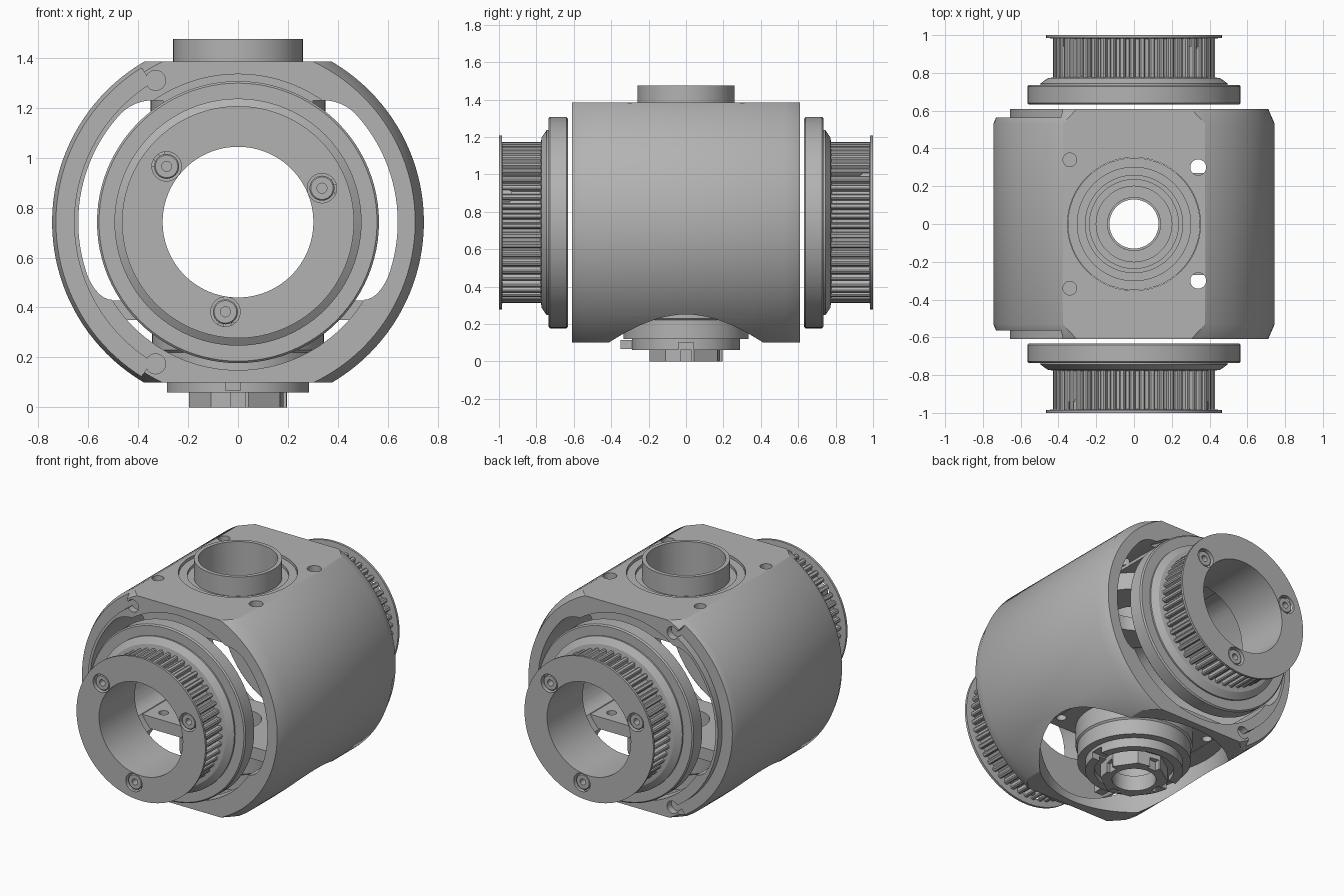
import bpy, bmesh
from math import sin, cos, radians, tau

if "Cube" in bpy.data.objects:
    bpy.data.objects.remove(bpy.data.objects["Cube"])

CZ = 0.742  # height of the main axis
grey = bpy.data.materials.new("machined grey")
grey.use_nodes = True
grey.diffuse_color = (0.45, 0.45, 0.45, 1)
grey.node_tree.nodes["Principled BSDF"].inputs["Base Color"].default_value = (0.45, 0.45, 0.45, 1)


def finish(name, bm):
    bmesh.ops.remove_doubles(bm, verts=bm.verts, dist=1e-5)
    bmesh.ops.recalc_face_normals(bm, faces=bm.faces)
    mesh = bpy.data.meshes.new(name)
    bm.to_mesh(mesh)
    bm.free()
    mesh.materials.append(grey)
    ob = bpy.data.objects.new(name, mesh)
    bpy.context.collection.objects.link(ob)
    return ob


def place(axis, a, b, h):
    return (a, h, b) if axis == "Y" else (a, b, h)


def prism(name, pts, lo, hi, axis="Y"):
    """Extrude a flat outline along an axis."""
    bm = bmesh.new()
    low = [bm.verts.new(place(axis, a, b, lo)) for a, b in pts]
    top = [bm.verts.new(place(axis, a, b, hi)) for a, b in pts]
    bm.faces.new(low)
    bm.faces.new(top)
    for i in range(len(pts)):
        j = (i + 1) % len(pts)
        bm.faces.new((low[i], low[j], top[j], top[i]))
    return finish(name, bm)


def lathe(name, profile, axis="Y", centre=(0, CZ), segs=96):
    """Revolve a closed (radius, height) profile."""
    bm = bmesh.new()
    rings = []
    for k in range(segs):
        c, s = cos(tau * k / segs), sin(tau * k / segs)
        rings.append([bm.verts.new(place(axis, centre[0] + r * c, centre[1] + r * s, h))
                      for r, h in profile])
    n = len(profile)
    for k in range(segs):
        a, b = rings[k], rings[(k + 1) % segs]
        for i in range(n):
            j = (i + 1) % n
            if profile[i][0] or profile[j][0]:
                bm.faces.new((a[i], a[j], b[j], b[i]))
    return finish(name, bm)


def arc(r, start, end, n, centre=(0, CZ)):
    return [(centre[0] + r * cos(radians(start + (end - start) * i / n)),
             centre[1] + r * sin(radians(start + (end - start) * i / n))) for i in range(n + 1)]


def disc(name, r, lo, hi, axis="Y", centre=(0, CZ), segs=64):
    return prism(name, arc(r, 0, 360, segs, centre)[:-1], lo, hi, axis)


def block(name, x0, x1, y0, y1, z0, z1):
    return prism(name, [(x0, z0), (x1, z0), (x1, z1), (x0, z1)], y0, y1)


def cut(ob, cutters):
    for c in cutters:
        c.hide_render = True
        bpy.context.view_layer.objects.active = ob
        m = ob.modifiers.new("cut", "BOOLEAN")
        m.operation, m.solver, m.object = "DIFFERENCE", "EXACT", c
        bpy.ops.object.modifier_apply(modifier=m.name)
        bpy.data.objects.remove(c)


def bend(a, b, c, n=6):
    """Rounded corner from a to c around b."""
    return [tuple((1 - t) ** 2 * p + 2 * t * (1 - t) * q + t * t * r for p, q, r in zip(a, b, c))
            for t in (i / n for i in range(1, n + 1))]


# Housing: chamfered drum with flats above and below
housing = lathe("housing", [(0, -0.61), (0.71, -0.61), (0.745, -0.53),
                            (0.745, 0.53), (0.71, 0.61), (0, 0.61)], segs=128)
cutters = [block("cutter", -1, 1, -1, 1, 1.385, 2), block("cutter", -1, 1, -1, 1, -1, 0.1),
           prism("cutter", arc(0.593, 127.9, 412.1, 96), -0.8, 0.8),
           disc("cutter", 0.56, -0.2, 0.345, "Z", (0, 0), 96),
           disc("cutter", 0.352, 1.0, 1.5, "Z", (0, 0))]

# Side slots running through the housing
slot = arc(0.64, -20, 43, 24, (0, 0))
slot += bend(slot[-1], (0.414, 0.488), (0.34, 0.488))
slot += [(0.3, 0.488), (0.3, -0.312), (0.5, -0.312)]
slot += bend((0.5, -0.312), (0.56, -0.312), slot[0])[:-1]
for side in (1, -1):
    cutters.append(prism("cutter", [(side * x, z + CZ) for x, z in slot], -0.8, 0.8))

# Round end recesses, stepped rim on one side, and its round notches
for e in (1, -1):
    cutters.append(disc("cutter", 0.593, *sorted((e * 0.55, e * 0.8)), segs=96))
    lo, hi = sorted((e * 0.565, e * 0.8))
    cutters.append(prism("cutter", arc(0.657, 122, 238, 48) + arc(0.95, 238, 122, 48), lo, hi))
    for s in (1, -1):
        cutters.append(disc("cutter", 0.04, lo, hi, centre=(-0.33, CZ + s * 0.568), segs=32))
    # Screw holes in the upper flat
    cutters.append(disc("cutter", 0.042, 1.0, 1.5, "Z", (0.34, e * 0.3), 32))
    cutters.append(disc("cutter", 0.036, 1.3, 1.5, "Z", (-0.34, e * 0.34), 32))
cut(housing, cutters)

# Cross bar under the axis, carrying the lower bearing
bar = block("lower_cross_bar", -0.5, 0.5, -0.27, 0.27, 0.35, 0.428)
cut(bar, [disc("cutter", 0.14, 0.2, 0.6, "Z", (0, 0))] +
    [disc("cutter", 0.03, 0.2, 0.6, "Z", (x, y), 24) for x in (-0.41, 0.41) for y in (-0.18, 0.18)])

# Upper bearing cup with raised collar
lathe("upper_collar", [(0.14, 1.1), (0.35, 1.1), (0.35, 1.368), (0.3, 1.368), (0.3, 1.35), (0.26, 1.35),
                       (0.26, 1.475), (0.235, 1.475), (0.235, 1.22), (0.2, 1.22), (0.2, 1.19),
                       (0.14, 1.19)], "Z", (0, 0))

# Lower bearing cup, lock washer and slotted nut
lathe("lower_bearing_cup", [(0.14, 0.36), (0.345, 0.36), (0.345, 0.23), (0.335, 0.22), (0.335, 0.12),
                            (0.27, 0.12), (0.27, 0.14), (0.14, 0.14)], "Z", (0, 0))
washer = lathe("lock_washer", [(0.14, 0.145), (0.288, 0.145), (0.288, 0.06), (0.235, 0.06),
                               (0.235, 0.09), (0.14, 0.09)], "Z", (0, 0))
cut(washer, [block("cutter", 0.18, 0.4, -0.04, 0.04, 0, 0.1), block("cutter", -0.4, -0.18, -0.04, 0.04, 0, 0.1)])
block("washer_tab", -0.05, 0.01, -0.35, -0.24, 0.065, 0.115)
nut = prism("lock_nut", arc(0.2, 12, 372, 8, (0, 0))[:-1], 0, 0.1, "Z")
cut(nut, [disc("cutter", 0.13, -0.1, 0.2, "Z", (0, 0))] +
    [block("cutter", x - 0.03, x + 0.03, y - 0.03, y + 0.03, -0.1, 0.06)
     for x, y in ((0.19, 0), (-0.19, 0), (0, 0.19), (0, -0.19))])

# Toothed pulleys: the rear one is the front one turned half round
TEETH = 50
STEP = tau / TEETH
tooth = ((0.404, 0), (0.404, 0.35), (0.424, 0.42), (0.43, 0.54), (0.43, 0.81), (0.424, 0.93))
outline = [(r * cos(STEP * (k + f)), CZ + r * sin(STEP * (k + f)))
           for k in range(TEETH) for r, f in tooth]
for end, turn in (("front", 1), ("rear", -1)):
    pulley = lathe(end + "_pulley", [(r, turn * h) for r, h in (
        (0.302, -1), (0.465, -1), (0.465, -0.985), (0.4, -0.98), (0.4, -0.78), (0.455, -0.772),
        (0.495, -0.745), (0.495, -0.735), (0.557, -0.735), (0.565, -0.727), (0.565, -0.64),
        (0.557, -0.632), (0.302, -0.632))])
    belt = prism(end + "_belt_teeth", outline, *sorted((turn * -0.988, turn * -0.775)))
    cut(belt, [disc("cutter", 0.39, -2, 2)])
    for i, angle in enumerate((22, 142, 262)):
        c = (turn * 0.363 * cos(radians(angle)), CZ + 0.363 * sin(radians(angle)))
        for ob in (pulley, belt):
            cut(ob, [disc("cutter", 0.059, *sorted((turn * -1.1, turn * -0.94)), centre=c, segs=32)])
        lathe(f"{end}_screw_{i + 1}", [(r, turn * h) for r, h in (
            (0.02, -0.99), (0.045, -0.99), (0.05, -0.985), (0.05, -0.93), (0.02, -0.93))],
            centre=c, segs=32)

# Smooth round surfaces, crisp edges
bpy.ops.object.select_all(action="DESELECT")
for ob in bpy.context.collection.objects:
    if ob.type == "MESH" and grey.name in ob.data.materials:
        ob.select_set(True)
        bpy.context.view_layer.objects.active = ob
bpy.ops.object.shade_smooth_by_angle(angle=radians(25))
